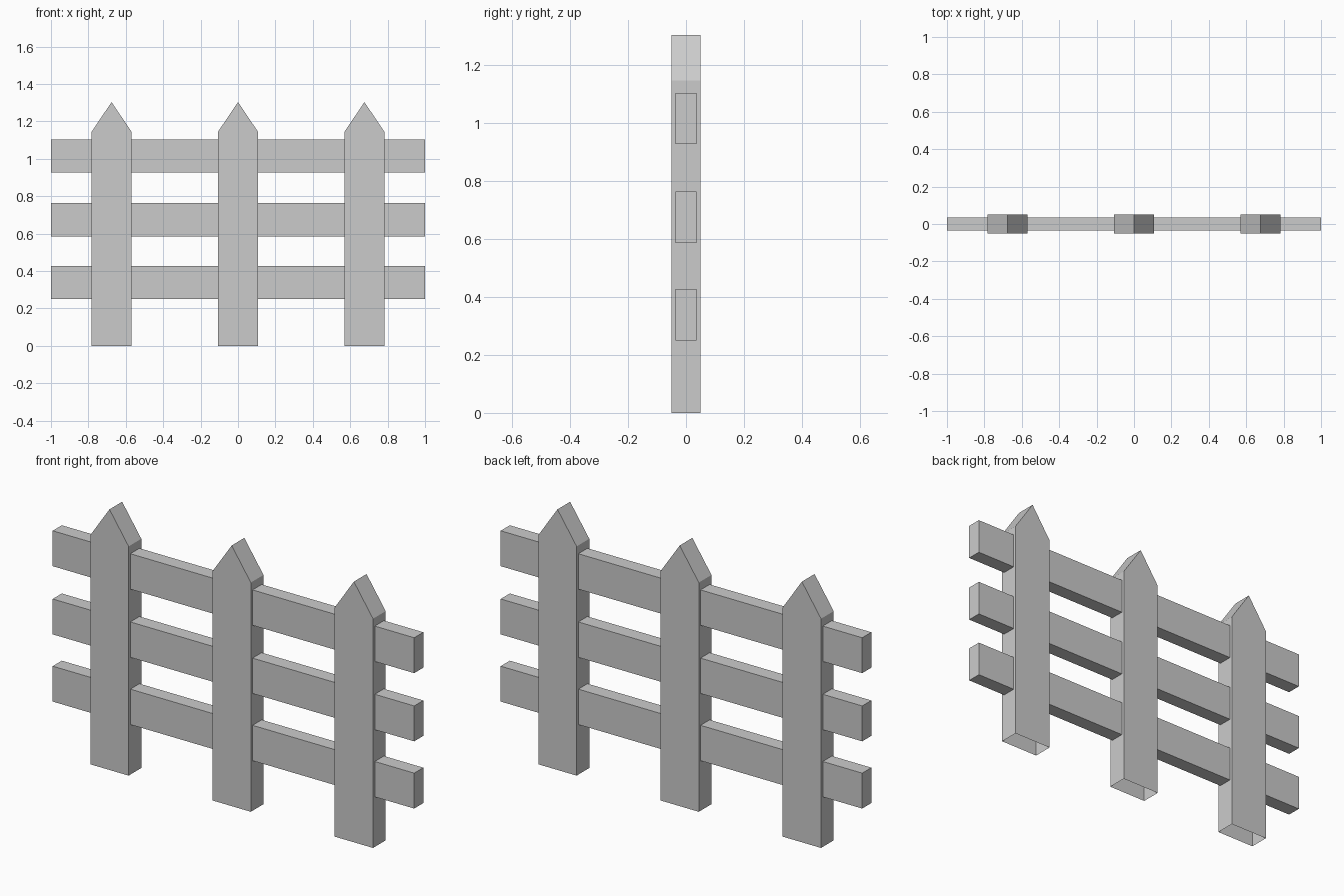
import bpy
import bmesh

if "Cube" in bpy.data.objects:
    bpy.data.objects.remove(bpy.data.objects["Cube"])


def extrude_profile(name, profile, depth, x=0.0, open_bottom=False):
    """Extrude an XZ outline symmetrically along y."""
    bm = bmesh.new()
    front = [bm.verts.new((px, -depth / 2, pz)) for px, pz in profile]
    back = [bm.verts.new((px, depth / 2, pz)) for px, pz in profile]
    bm.faces.new(front)
    bm.faces.new(back[::-1])
    n = len(profile)
    for i in range(n):
        j = (i + 1) % n
        bm.faces.new((front[j], front[i], back[i], back[j]))
    bmesh.ops.recalc_face_normals(bm, faces=bm.faces)
    if open_bottom:
        low = [f for f in bm.faces if all(v.co.z < 1e-5 for v in f.verts)]
        bmesh.ops.delete(bm, geom=low, context='FACES_ONLY')
    mesh = bpy.data.meshes.new(name)
    bm.to_mesh(mesh)
    bm.free()
    obj = bpy.data.objects.new(name, mesh)
    obj.location.x = x
    bpy.context.collection.objects.link(obj)
    return obj


# Pointed pickets, open underneath
W, SHOULDER, PEAK = 0.106, 1.146, 1.303
picket = [(-W, 0), (W, 0), (W, SHOULDER), (0, PEAK), (-W, SHOULDER)]
for side, x in (("left", -0.676), ("middle", 0.0), ("right", 0.676)):
    extrude_profile(f"picket_{side}", picket, 0.10, x, open_bottom=True)

# Horizontal rails running through the pickets
for level, z0, z1 in (("lower", 0.25, 0.427),
                      ("middle", 0.586, 0.763),
                      ("upper", 0.927, 1.104)):
    rail = [(-1, z0), (1, z0), (1, z1), (-1, z1)]
    extrude_profile(f"rail_{level}", rail, 0.072)
